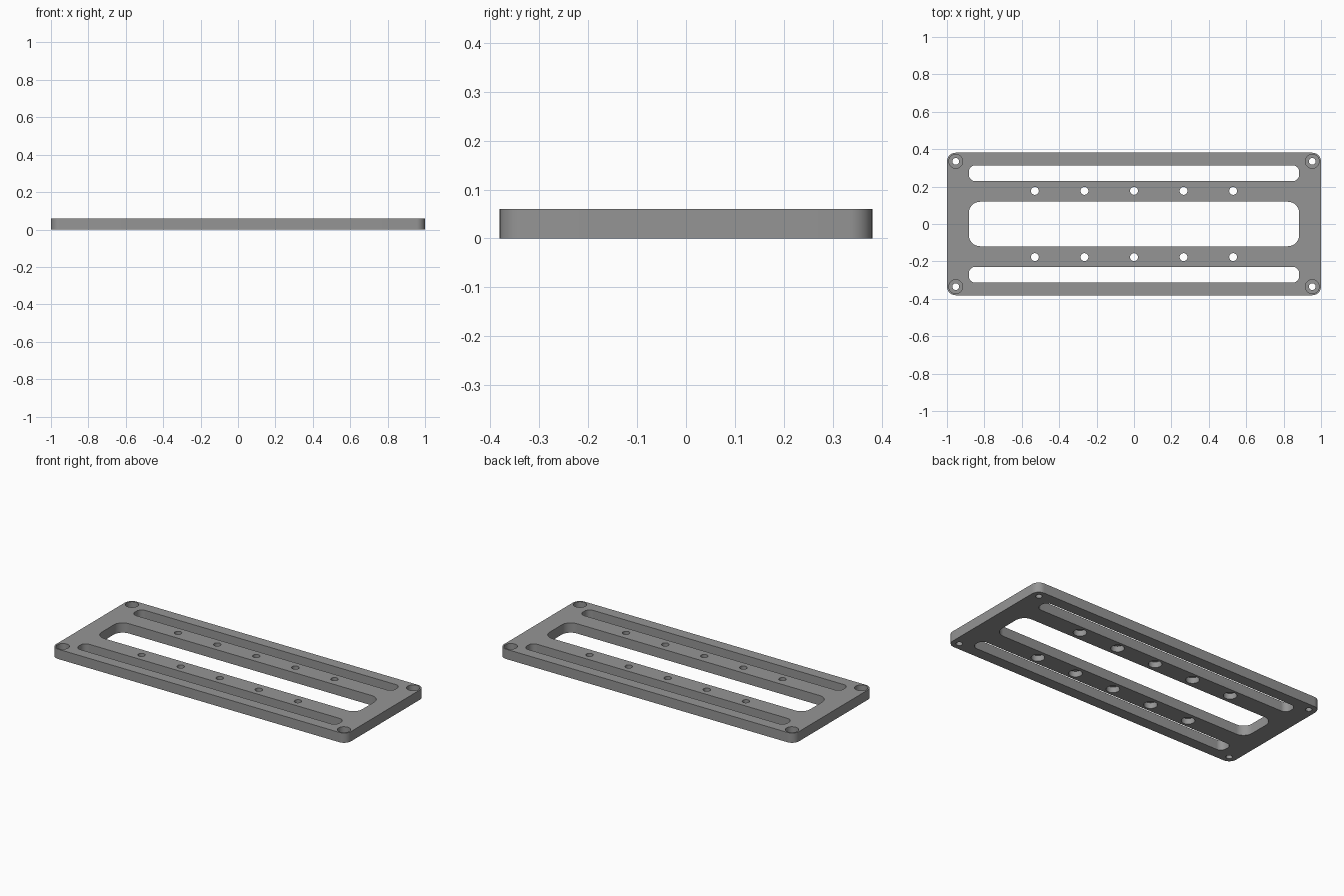
import bpy, bmesh, math

if "Cube" in bpy.data.objects:
    bpy.data.objects.remove(bpy.data.objects["Cube"])

HEIGHT = 0.06

grey = bpy.data.materials.new("machined grey")
grey.diffuse_color = (0.30, 0.30, 0.30, 1)
grey.use_nodes = True
grey.node_tree.nodes["Principled BSDF"].inputs["Base Color"].default_value = grey.diffuse_color


def rounded_rect(cx, cy, hx, hy, r, steps=10):
    """Outline of a rectangle with rounded corners; a circle when hx = hy = r."""
    points = []
    for quarter, (sx, sy) in enumerate([(1, 1), (-1, 1), (-1, -1), (1, -1)]):
        for i in range(steps + 1):
            a = math.pi / 2 * (quarter + i / steps)
            points.append((cx + sx * (hx - r) + r * math.cos(a),
                           cy + sy * (hy - r) + r * math.sin(a)))
    return points


def add_prism(bm, outline, z0, z1):
    verts = [bm.verts.new((x, y, z0)) for x, y in outline]
    bmesh.ops.remove_doubles(bm, verts=verts, dist=1e-5)
    verts = [v for v in verts if v.is_valid]
    face = bm.faces.new(verts)
    top = bmesh.ops.extrude_face_region(bm, geom=[face])["geom"]
    for v in top:
        if isinstance(v, bmesh.types.BMVert):
            v.co.z = z1


def make_object(name, bm):
    bmesh.ops.recalc_face_normals(bm, faces=bm.faces)
    mesh = bpy.data.meshes.new(name)
    bm.to_mesh(mesh)
    bm.free()
    obj = bpy.data.objects.new(name, mesh)
    bpy.context.collection.objects.link(obj)
    mesh.materials.append(grey)
    return obj


def cut(target, name, prisms):
    """Subtract a set of separate prisms from the target."""
    bm = bmesh.new()
    for outline, z0, z1 in prisms:
        add_prism(bm, outline, z0, z1)
    cutter = make_object(name, bm)
    mod = target.modifiers.new(name, 'BOOLEAN')
    mod.operation, mod.solver, mod.object = 'DIFFERENCE', 'EXACT', cutter
    bpy.context.view_layer.objects.active = target
    bpy.ops.object.modifier_apply(modifier=name)
    bpy.data.objects.remove(cutter)


def circle(x, y, r):
    return rounded_rect(x, y, r, r, r)


# Plate with rounded corners
bm = bmesh.new()
add_prism(bm, rounded_rect(0, 0, 1.0, 0.381, 0.047), 0, HEIGHT)
plate = make_object("mounting_plate", bm)

corners = [(sx * 0.953, sy * 0.335) for sx in (-1, 1) for sy in (-1, 1)]
rail_holes = [(i * 0.265, sy * 0.177) for i in range(-2, 3) for sy in (-1, 1)]

# Long slots, screw holes in the corners and along both rails
through = [(rounded_rect(0, 0, 0.883, 0.119, 0.06), -0.1, 0.2)]
through += [(rounded_rect(0, s * 0.2715, 0.883, 0.0425, 0.035), -0.1, 0.2) for s in (-1, 1)]
through += [(circle(x, y, 0.018), -0.1, 0.2) for x, y in corners]
through += [(circle(x, y, 0.021), -0.1, 0.2) for x, y in rail_holes]
cut(plate, "through_cuts", through)

# Counterbores: corners from above, rail holes from below
bores = [(circle(x, y, 0.037), 0.025, 0.2) for x, y in corners]
bores += [(circle(x, y, 0.037), -0.1, 0.035) for x, y in rail_holes]
cut(plate, "counterbores", bores)

# Smooth round walls, sharp rims
bpy.ops.object.select_all(action='DESELECT')
plate.select_set(True)
bpy.context.view_layer.objects.active = plate
bpy.ops.object.shade_smooth_by_angle(angle=math.radians(30))
